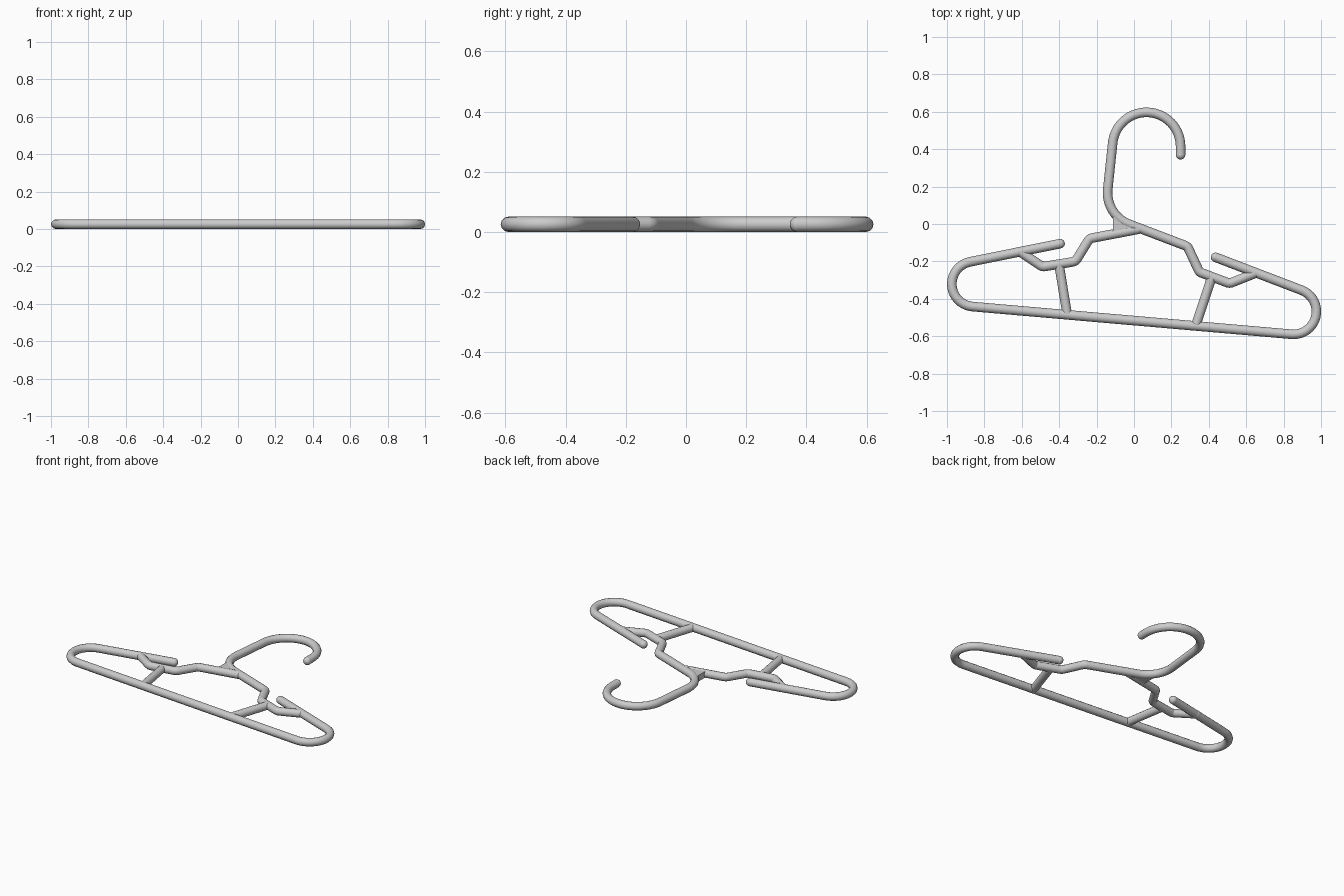
import bpy
import bmesh
import math
from mathutils import Vector

TUBE = 0.0255

cube = bpy.data.objects.get("Cube")
if cube:
    bpy.data.objects.remove(cube, do_unlink=True)

grey = bpy.data.materials.new("grey plastic")
grey.use_nodes = True
colour = (0.6, 0.6, 0.6, 1)
grey.diffuse_color = colour
grey.node_tree.nodes["Principled BSDF"].inputs["Base Color"].default_value = colour


def arc(cx, cy, r, start, end, steps=20):
    """Points on a circular bend, angles in degrees."""
    angles = [math.radians(start + (end - start) * i / steps) for i in range(steps + 1)]
    return [(cx + r * math.cos(a), cy + r * math.sin(a)) for a in angles]


def fillet(before, corner, after, r, steps=8):
    """Round the corner between two straight runs."""
    c = Vector(corner)
    u = (Vector(before) - c).normalized()
    v = (Vector(after) - c).normalized()
    half = u.angle(v) / 2
    centre = c + (u + v).normalized() * (r / math.sin(half))
    reach = r / math.tan(half)
    a, b = c + u * reach - centre, c + v * reach - centre
    return [tuple(centre + a.lerp(b, i / steps).normalized() * r) for i in range(steps + 1)]


def rounded(corners, r):
    """Polyline with every inner corner filleted."""
    path = [corners[0]]
    for p, q, s in zip(corners, corners[1:], corners[2:]):
        path += fillet(p, q, s, r)
    return path + [corners[-1]]


def tube(name, path):
    """Round rod along a flat path with ball ends."""
    curve = bpy.data.curves.new(name, "CURVE")
    curve.dimensions = "3D"
    curve.bevel_depth = TUBE
    curve.bevel_resolution = 4
    spline = curve.splines.new("POLY")
    spline.points.add(len(path) - 1)
    for point, (x, y) in zip(spline.points, path):
        point.co = (x, y, TUBE, 1)
    source = bpy.data.objects.new(name, curve)
    bpy.context.collection.objects.link(source)
    mesh = bpy.data.meshes.new_from_object(
        source.evaluated_get(bpy.context.evaluated_depsgraph_get()))
    bpy.data.objects.remove(source, do_unlink=True)

    bm = bmesh.new()
    bm.from_mesh(mesh)
    for x, y in (path[0], path[-1]):
        ball = bmesh.ops.create_uvsphere(bm, u_segments=16, v_segments=10, radius=TUBE)
        bmesh.ops.translate(bm, verts=ball["verts"], vec=(x, y, TUBE))
    for face in bm.faces:
        face.smooth = True
        face.material_index = 0
    bm.to_mesh(mesh)
    bm.free()
    mesh.materials.clear()
    mesh.materials.append(grey)
    obj = bpy.data.objects.new(name, mesh)
    bpy.context.collection.objects.link(obj)


# Outer frame: shoulder tips, round ends and the long bottom bar
tube("outer_frame",
     [(-0.395, -0.105)]
     + arc(-0.853, -0.321, 0.121, 101.5, 265)
     + arc(0.853, -0.468, 0.122, -95, 69.5)
     + [(0.436, -0.178)])

# Hook flowing into the left shoulder arm
hook = [(0.249, 0.37)] + arc(0.067, 0.415, 0.182, 0, 176, 28)
hook += fillet(hook[-1], (-0.155, 0.048), (0.286, -0.12), 0.18, 14)
left_arm = [hook[-1], (0.286, -0.12), (0.35, -0.257), (0.511, -0.318), (0.644, -0.265)]
tube("hook_and_left_arm", hook + rounded(left_arm, 0.035)[1:])

# Right shoulder arm
tube("right_arm", rounded([(0.024, -0.028), (-0.238, -0.078), (-0.313, -0.2),
                           (-0.489, -0.229), (-0.612, -0.147)], 0.035))

# Struts down to the bottom bar
tube("right_strut", [(-0.4, -0.222), (-0.358, -0.478)])
tube("left_strut", [(0.414, -0.29), (0.334, -0.532)])

# Web filling the gap at the neck
bm = bmesh.new()
outline = [(-0.113, -0.05), (0.03, -0.026), (-0.06, 0.015), (-0.095, 0.045), (-0.113, 0.04)]
face = bm.faces.new([bm.verts.new((x, y, 0.005)) for x, y in outline])
top = bmesh.ops.extrude_face_region(bm, geom=[face])
bmesh.ops.translate(bm, vec=(0, 0, 0.041),
                    verts=[g for g in top["geom"] if isinstance(g, bmesh.types.BMVert)])
bmesh.ops.recalc_face_normals(bm, faces=bm.faces)
mesh = bpy.data.meshes.new("neck_web")
bm.to_mesh(mesh)
bm.free()
mesh.materials.append(grey)
bpy.context.collection.objects.link(bpy.data.objects.new("neck_web", mesh))
